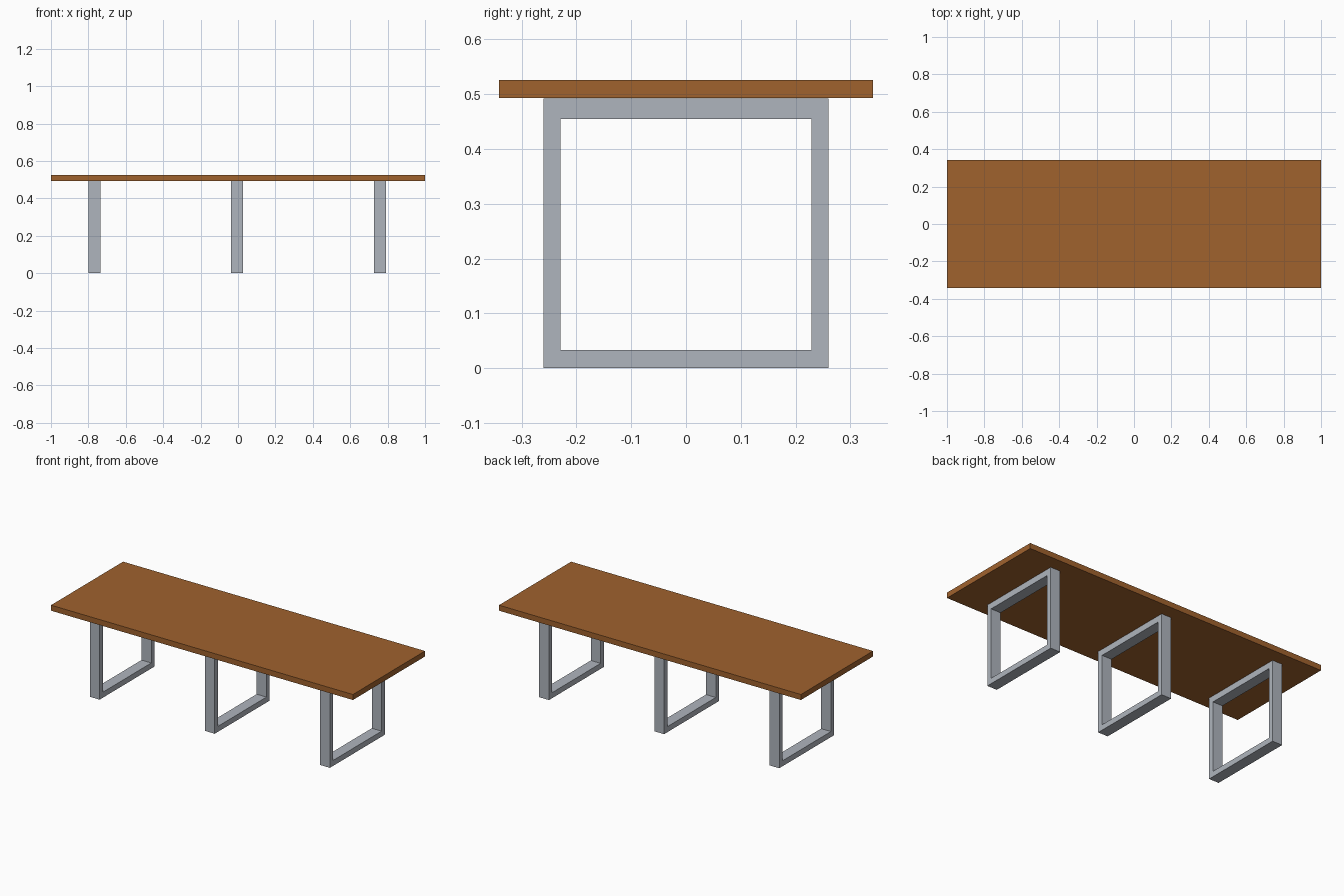
import bpy, bmesh

if "Cube" in bpy.data.objects:
    bpy.data.objects.remove(bpy.data.objects["Cube"])


def material(name, rgb):
    m = bpy.data.materials.new(name)
    m.diffuse_color = (*rgb, 1.0)
    m.use_nodes = True
    m.node_tree.nodes["Principled BSDF"].inputs["Base Color"].default_value = m.diffuse_color
    return m


wood = material("brown wood", (0.35, 0.122, 0.027))
steel = material("grey steel", (0.43, 0.46, 0.51))


def finish(name, bm, mat):
    bmesh.ops.recalc_face_normals(bm, faces=bm.faces)
    mesh = bpy.data.meshes.new(name)
    bm.to_mesh(mesh)
    bm.free()
    mesh.materials.append(mat)
    obj = bpy.data.objects.new(name, mesh)
    bpy.context.collection.objects.link(obj)
    return obj


def rect(y, z0, z1):
    return [(-y, z0), (y, z0), (y, z1), (-y, z1)]


# Rectangular loop leg: a ring in the YZ plane, extruded along x
def loop_leg(name, x, width):
    bm = bmesh.new()
    outer = [bm.verts.new((x, *p)) for p in rect(0.26, 0.0, 0.492)]
    inner = [bm.verts.new((x, *p)) for p in rect(0.229, 0.033, 0.455)]
    for i in range(4):
        j = (i + 1) % 4
        bm.faces.new((outer[i], outer[j], inner[j], inner[i]))
    ext = bmesh.ops.extrude_face_region(bm, geom=bm.faces[:])
    moved = [v for v in ext["geom"] if isinstance(v, bmesh.types.BMVert)]
    bmesh.ops.translate(bm, verts=moved, vec=(width, 0, 0))
    return finish(name, bm, steel)


for label, x in (("left", -0.80), ("middle", -0.037), ("right", 0.726)):
    loop_leg(label + "_leg_frame", x, 0.065)

# Table top slab
bm = bmesh.new()
bmesh.ops.create_cube(bm, size=1.0)
bmesh.ops.scale(bm, verts=bm.verts, vec=(2.0, 0.682, 0.033))
bmesh.ops.translate(bm, verts=bm.verts, vec=(0, 0, 0.5095))
finish("table_top", bm, wood)
